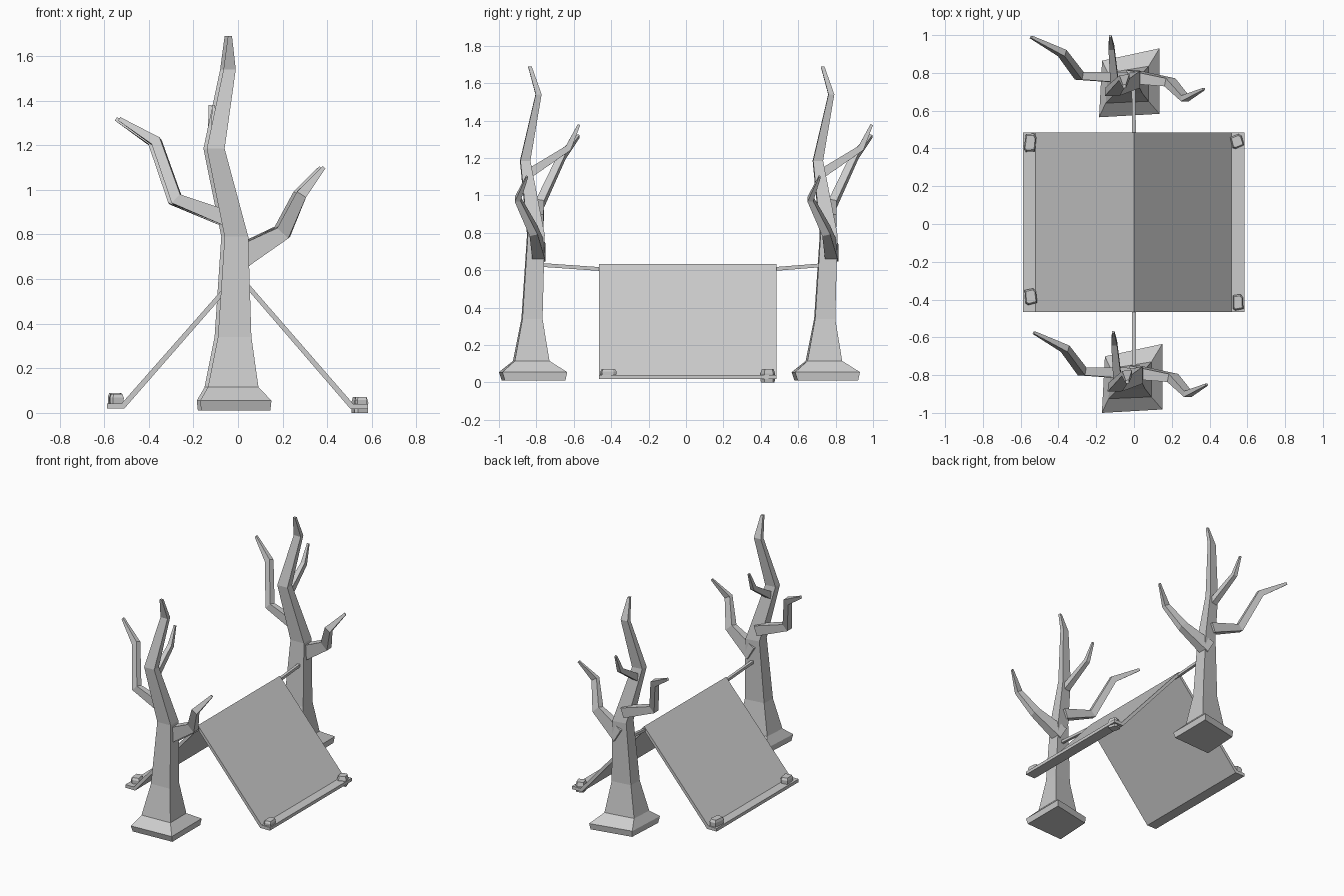
import bpy
from mathutils import Vector, Matrix

if "Cube" in bpy.data.objects:
    bpy.data.objects.remove(bpy.data.objects["Cube"])


def make_object(name, verts, faces):
    mesh = bpy.data.meshes.new(name)
    mesh.from_pydata([tuple(v) for v in verts], [], faces)
    obj = bpy.data.objects.new(name, mesh)
    bpy.context.collection.objects.link(obj)
    return obj


def skin(name, rings):
    """Join equal rings of points into a closed, capped shell."""
    n = len(rings[0])
    verts = [p for ring in rings for p in ring]
    faces = [(i * n + k, i * n + (k + 1) % n, (i + 1) * n + (k + 1) % n, (i + 1) * n + k)
             for i in range(len(rings) - 1) for k in range(n)]
    faces.append(tuple(reversed(range(n))))
    faces.append(tuple(range(len(verts) - n, len(verts))))
    return make_object(name, verts, faces)


def sweep(name, path, widths, ref, depth=1.0):
    """Tapered four-sided limb along a path; ref sets the depth direction."""
    pts = [Vector(p) for p in path]
    rings = []
    for i, p in enumerate(pts):
        t = Vector()
        if i > 0:
            t += (p - pts[i - 1]).normalized()
        if i < len(pts) - 1:
            t += (pts[i + 1] - p).normalized()
        t.normalize()
        side = t.cross(Vector(ref)).normalized()
        deep = t.cross(side) * depth
        rings.append([p + widths[i] * (a * side + b * deep)
                      for a, b in ((-1, -1), (1, -1), (1, 1), (-1, 1))])
    return skin(name, rings)


# Trunk: slightly skewed square sections as (z, x0, x1, y0, y1)
sections = [
    (0.01, -0.165, 0.145, -0.985, -0.645),
    (0.055, -0.17, 0.15, -1.0, -0.635),
    (0.115, -0.135, 0.092, -0.925, -0.73),
    (0.34, -0.09, 0.06, -0.88, -0.767),
    (0.79, -0.06, 0.046, -0.85, -0.755),
    (1.185, -0.14, -0.06, -0.888, -0.832),
    (1.54, -0.065, -0.01, -0.805, -0.772),
    (1.69, -0.045, -0.027, -0.845, -0.825),
]
skew = ((0, 0), (1, 0.05), (1, 1), (0.05, 0.82))
tree = [skin("trunk", [[(x0 + u * (x1 - x0), y0 + v * (y1 - y0), z) for u, v in skew]
                       for z, x0, x1, y0, y1 in sections])]

# Branches
tree.append(sweep("left_branch",
                  [(-0.03, -0.79, 0.865), (-0.275, -0.78, 0.957), (-0.365, -0.66, 1.215),
                   (-0.53, -0.575, 1.317)],
                  [0.036, 0.027, 0.023, 0.009], (0, 1, 0), 0.8))
tree.append(sweep("right_branch",
                  [(0.0, -0.785, 0.69), (0.205, -0.815, 0.81), (0.285, -0.9, 0.98),
                   (0.385, -0.85, 1.1)],
                  [0.054, 0.034, 0.024, 0.008], (0, 1, 0), 0.65))
tree.append(sweep("rear_branch",
                  [(-0.085, -0.85, 1.11), (-0.105, -0.63, 1.252), (-0.11, -0.572, 1.378)],
                  [0.025, 0.017, 0.007], (1, 0, 0), 0.9))

# Second tree shares the first tree's meshes
for part in tree:
    twin = part.copy()
    twin.name = "back_" + part.name
    twin.location = (-0.015, 1.565, 0)
    bpy.context.collection.objects.link(twin)
    part.name = "front_" + part.name

# Ridge rope tied between the trunks
sweep("ridge_rope", [(0, -0.8, 0.63), (0, -0.47, 0.607), (0, 0.48, 0.607), (-0.003, 0.77, 0.63)],
      [0.01] * 4, (1, 0, 0))

# Tarp: folded strip profile with flat flaps along the ground
outer = [(-0.588, 0.042), (-0.522, 0.042), (0, 0.634), (0.517, 0.04), (0.584, 0.04)]
inner = [(0.584, 0.017), (0.505, 0.017), (0, 0.603), (-0.51, 0.019), (-0.588, 0.019)]
n = len(outer)
loop = outer + inner
verts = [(x, y, z) for y in (-0.465, 0.485) for x, z in loop]
m = len(loop)
faces = [(k, k + m, (k + 1) % m + m, (k + 1) % m) for k in range(m)]
for k in range(n - 1):
    a, b, c, d = k, k + 1, m - 2 - k, m - 1 - k
    faces += [(a, b, c, d), (d + m, c + m, b + m, a + m)]
make_object("tarp", verts, faces)

# Corner stones: chipped, tapered blocks (centre, size, turn)
stones = [
    ((-0.547, -0.385, 0.062), (0.062, 0.085, 0.045), 0.12),
    ((-0.55, 0.43, 0.065), (0.06, 0.10, 0.05), -0.1),
    ((0.55, -0.415, 0.052), (0.055, 0.085, 0.04), 0.05),
    ((0.545, 0.437, 0.036), (0.064, 0.07, 0.072), 0.3),
]
outline = [(-0.5, -0.38), (-0.3, -0.5), (0.5, -0.42), (0.5, 0.3), (0.3, 0.5), (-0.45, 0.45)]
for c, s, turn in stones:
    place = Matrix.Translation(c) @ Matrix.Rotation(turn, 4, 'Z')
    rings = [[place @ Vector((x * s[0] * k, y * s[1] * k, h * s[2])) for x, y in outline]
             for h, k in ((-0.5, 0.95), (0.15, 1.0), (0.5, 0.8))]
    skin("corner_stone", rings)

# Consistent outward normals
import bmesh
for mesh in bpy.data.meshes:
    bm = bmesh.new()
    bm.from_mesh(mesh)
    bmesh.ops.recalc_face_normals(bm, faces=bm.faces)
    bm.to_mesh(mesh)
    bm.free()
